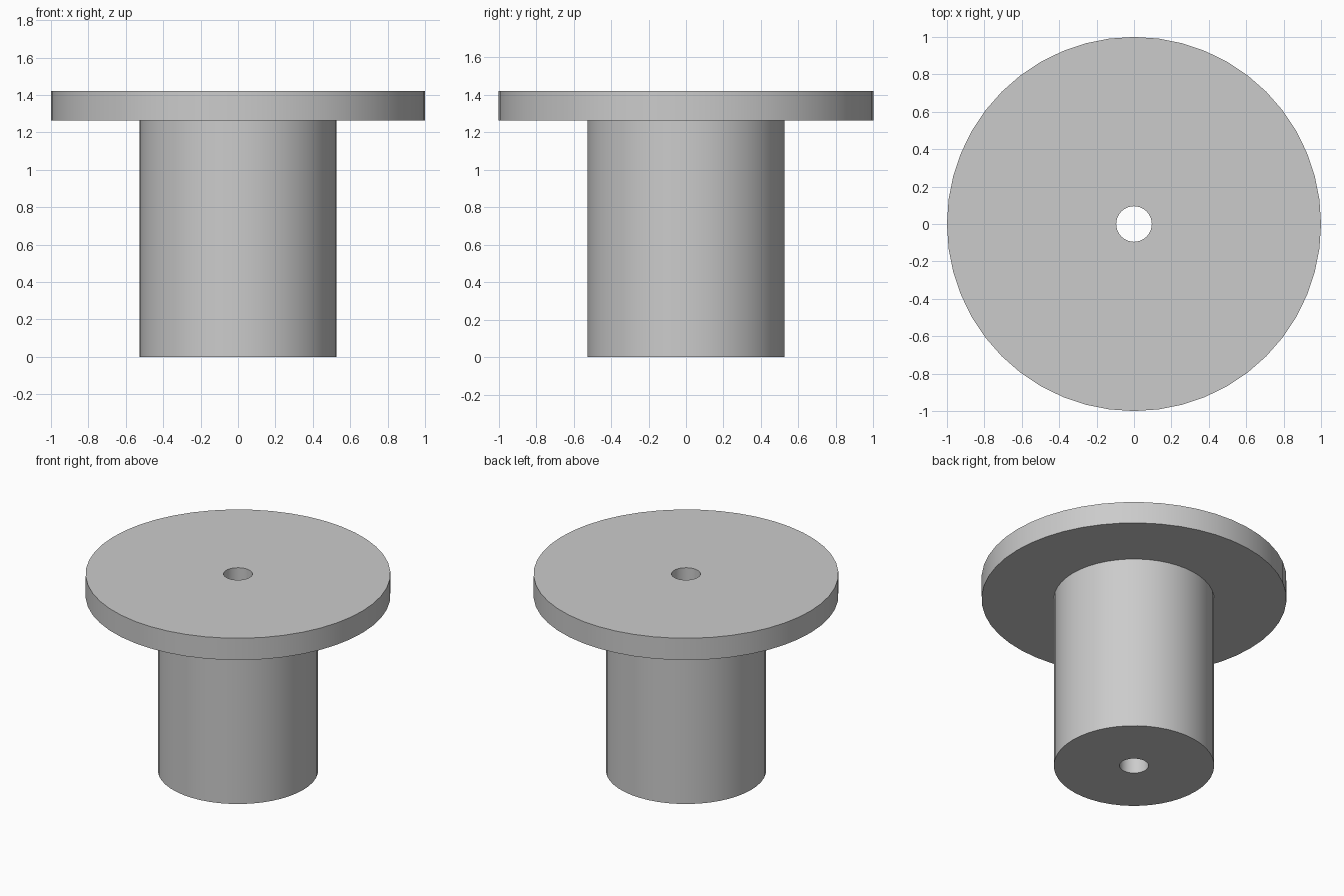
import bpy
import bmesh
import math

cube = bpy.data.objects.get("Cube")
if cube:
    bpy.data.objects.remove(cube, do_unlink=True)

SEGMENTS = 48
HOLE, SHAFT, FLANGE = 0.095, 0.526, 1.0
SHOULDER, TOP = 1.263, 1.421

# Plain grey finish
grey = bpy.data.materials.new("plain_grey")
grey.use_nodes = True
colour = (0.6, 0.6, 0.6, 1)
grey.diffuse_color = colour
grey.node_tree.nodes["Principled BSDF"].inputs["Base Color"].default_value = colour

# Closed half section: bore, shaft, shoulder and flange
profile = [(HOLE, 0), (SHAFT, 0), (SHAFT, SHOULDER),
           (FLANGE, SHOULDER), (FLANGE, TOP), (HOLE, TOP)]

# Revolve the section around the z axis
bm = bmesh.new()
verts = [bm.verts.new((r, 0, z)) for r, z in profile]
edges = [bm.edges.new((a, b)) for a, b in zip(verts, verts[1:] + verts[:1])]
bmesh.ops.spin(bm, geom=verts + edges, axis=(0, 0, 1), cent=(0, 0, 0),
               angle=math.tau, steps=SEGMENTS, use_merge=True)
bmesh.ops.remove_doubles(bm, verts=bm.verts, dist=0.0001)
bmesh.ops.recalc_face_normals(bm, faces=bm.faces)

mesh = bpy.data.meshes.new("flanged_bushing")
bm.to_mesh(mesh)
bm.free()
mesh.materials.append(grey)
bushing = bpy.data.objects.new("flanged_bushing", mesh)
bpy.context.collection.objects.link(bushing)

# Smooth walls with crisp rims
bpy.ops.object.select_all(action="DESELECT")
bushing.select_set(True)
bpy.context.view_layer.objects.active = bushing
bpy.ops.object.shade_smooth_by_angle(angle=math.radians(30))
